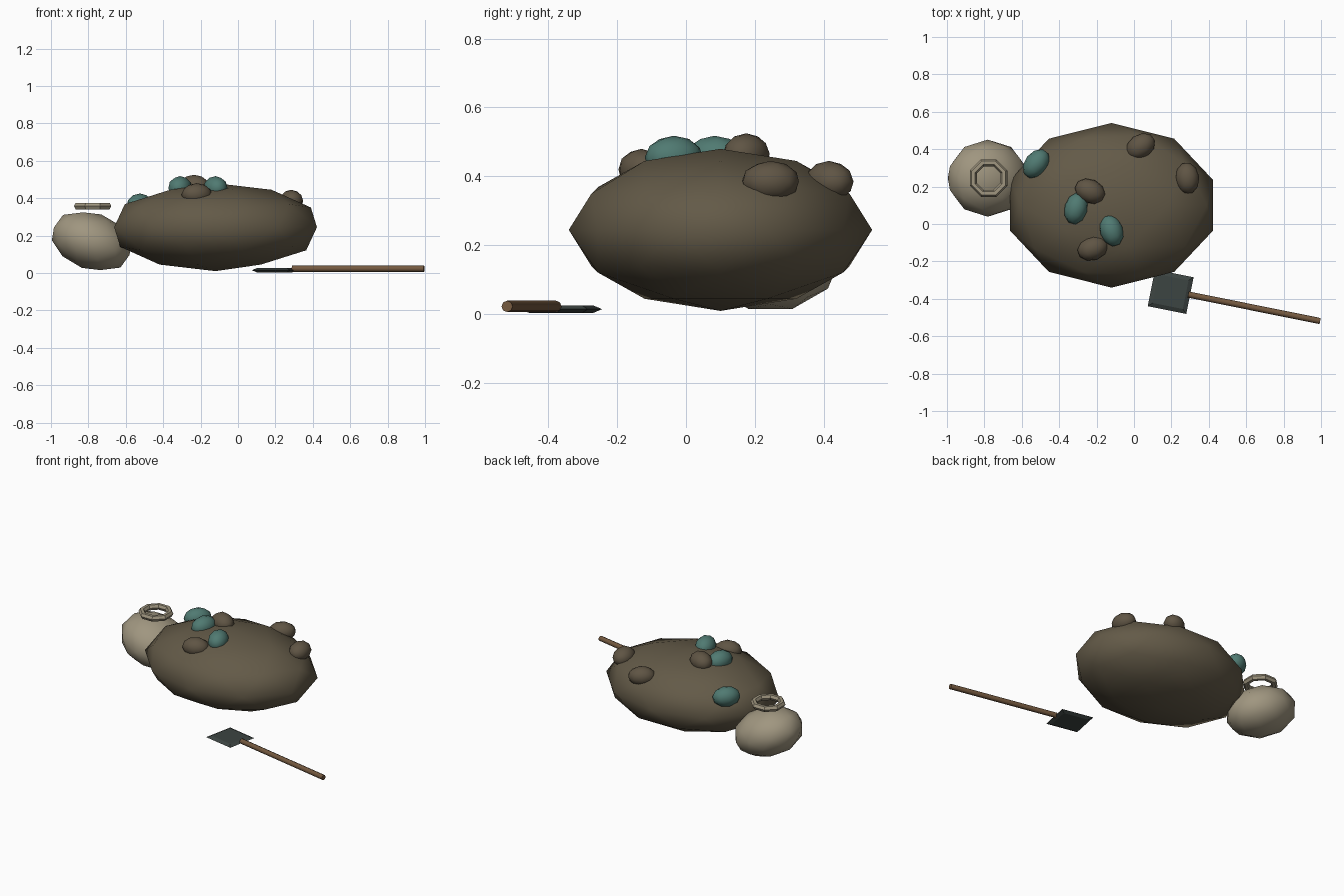
import bpy
import bmesh
from math import radians, atan2, hypot
from mathutils import Matrix, Vector

cube = bpy.data.objects.get("Cube")
if cube:
    bpy.data.objects.remove(cube, do_unlink=True)


def material(name, rgb):
    mat = bpy.data.materials.new(name)
    mat.use_nodes = True
    mat.diffuse_color = (*rgb, 1)
    mat.node_tree.nodes["Principled BSDF"].inputs["Base Color"].default_value = (*rgb, 1)
    return mat


SOIL = material("soil brown", (0.125, 0.102, 0.064))
STONE = material("pebble brown", (0.115, 0.09, 0.058))
TEAL = material("teal stone", (0.08, 0.195, 0.168))
CLAY = material("pale clay", (0.35, 0.305, 0.215))
WOOD = material("wood", (0.175, 0.1, 0.05))
METAL = material("dark metal", (0.046, 0.058, 0.054))


def finish(name, bm, mat, smooth=True):
    bmesh.ops.recalc_face_normals(bm, faces=bm.faces)
    for f in bm.faces:
        f.smooth = smooth
    mesh = bpy.data.meshes.new(name)
    bm.to_mesh(mesh)
    bm.free()
    mesh.materials.append(mat)
    obj = bpy.data.objects.new(name, mesh)
    bpy.context.scene.collection.objects.link(obj)
    return obj


def blob(name, mat, center, radii, turn=0, tilt=0):
    """Faceted ball, stretched, then tilted about y and turned about z."""
    bm = bmesh.new()
    bmesh.ops.create_icosphere(bm, subdivisions=2, radius=1)
    bm.transform(Matrix.Translation(center)
                 @ Matrix.Rotation(radians(turn), 4, "Z")
                 @ Matrix.Rotation(radians(tilt), 4, "Y")
                 @ Matrix.Diagonal((*radii, 1)))
    return finish(name, bm, mat)


# Mound of soil
blob("mound", SOIL, (-0.12, 0.1, 0.245), (0.57, 0.44, 0.235))

# Stones lying on the mound: centre, turn, tilt
brown = [((0.035, 0.415, 0.385), 35, 0), ((0.285, 0.245, 0.385), 95, 0),
         ((-0.235, 0.175, 0.465), -25, 0), ((-0.22, -0.13, 0.42), 20, 0)]
for i, (pos, turn, tilt) in enumerate(brown):
    blob(f"brown_stone_{i + 1}", STONE, pos, (0.085, 0.064, 0.06), turn, tilt)
teal = [((-0.523, 0.322, 0.362), 52, 0), ((-0.31, 0.083, 0.455), 75, 0),
        ((-0.12, -0.035, 0.455), 107, 0)]
for i, (pos, turn, tilt) in enumerate(teal):
    blob(f"teal_stone_{i + 1}", TEAL, pos, (0.087, 0.062, 0.063), turn, tilt)

# Round clay pot, leaning
blob("pot_body", CLAY, (-0.782, 0.245, 0.17), (0.226, 0.206, 0.152), 0, 20)

# Pot rim ring
bpy.ops.mesh.primitive_torus_add(major_segments=8, minor_segments=6,
                                 major_radius=0.088, minor_radius=0.02,
                                 location=(-0.777, 0.245, 0.358),
                                 rotation=(0, 0, radians(22.5)))
rim = bpy.context.object
rim.name = "pot_rim"
rim.data.materials.append(CLAY)

# Shovel handle
start, end = Vector((0.29, -0.377, 0.023)), Vector((0.995, -0.519, 0.023))
along = end - start
angle = atan2(along.y, along.x)
bm = bmesh.new()
bmesh.ops.create_cone(bm, cap_ends=True, segments=8, radius1=0.0165,
                      radius2=0.0165, depth=hypot(along.x, along.y))
bm.transform(Matrix.Translation((start + end) / 2)
             @ Matrix.Rotation(angle, 4, "Z") @ Matrix.Rotation(radians(90), 4, "Y"))
handle = finish("shovel_handle", bm, WOOD)

# Shovel blade: square plate with thin sharpened edges
bm = bmesh.new()
rings = []
for half, z in ((0.078, 0.004), (0.1, 0.015), (0.078, 0.026)):
    rings.append([bm.verts.new((sx * half * 1.05, sy * half, z))
                  for sx, sy in ((-1, -1), (1, -1), (1, 1), (-1, 1))])
bm.faces.new(rings[0])
bm.faces.new(rings[-1])
for low, high in zip(rings, rings[1:]):
    for i in range(4):
        j = (i + 1) % 4
        bm.faces.new((low[i], low[j], high[j], high[i]))
bm.transform(Matrix.Translation((0.196, -0.362, 0)) @ Matrix.Rotation(angle, 4, "Z"))
finish("shovel_blade", bm, METAL, smooth=False)

# Keep the flat ends of the handle crisp
bpy.ops.object.select_all(action="DESELECT")
handle.select_set(True)
bpy.context.view_layer.objects.active = handle
bpy.ops.object.shade_smooth_by_angle(angle=radians(50))
